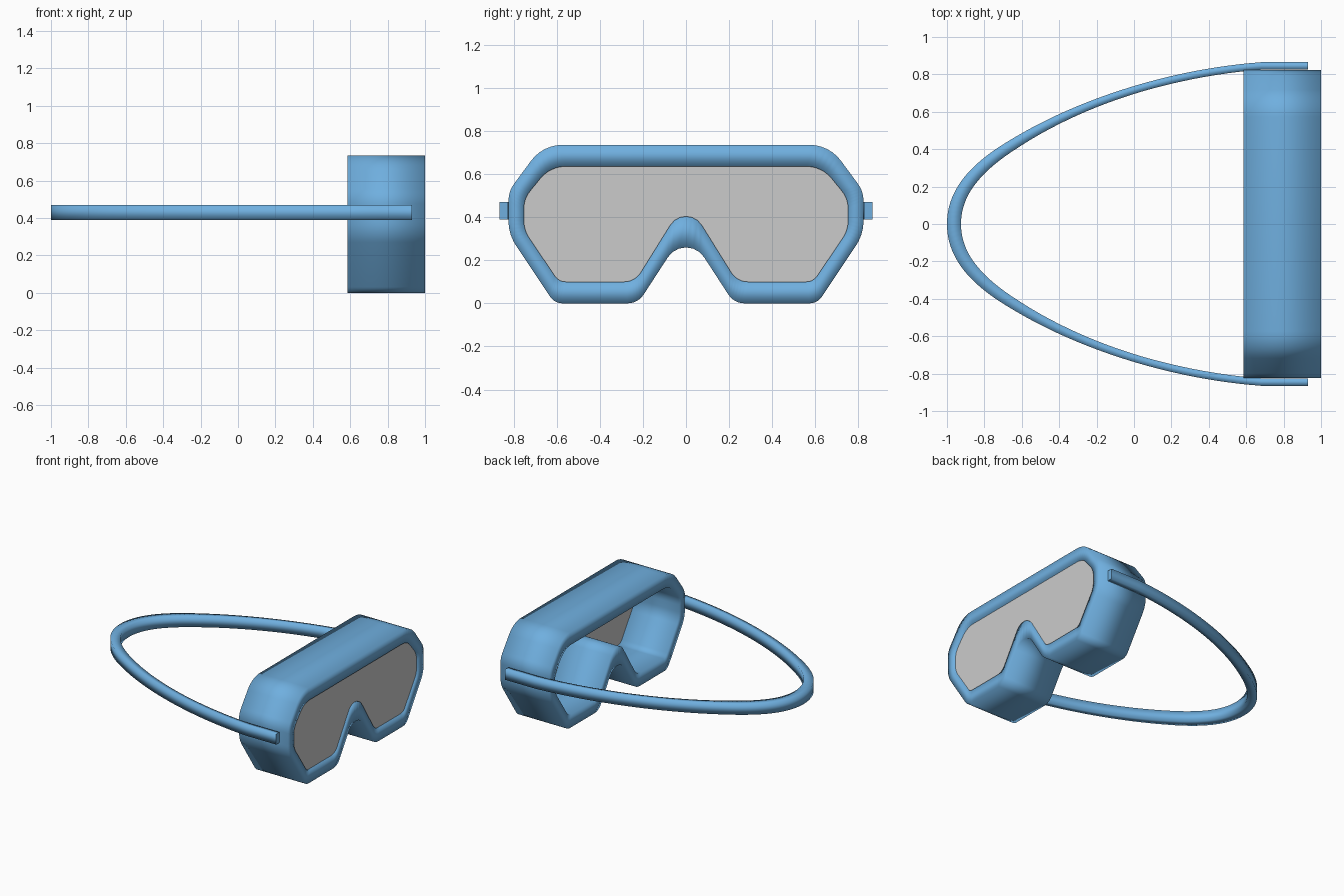
import bpy, bmesh
from math import tan
from mathutils import Vector

if "Cube" in bpy.data.objects:
    bpy.data.objects.remove(bpy.data.objects["Cube"])


def material(name, color):
    m = bpy.data.materials.new(name)
    m.diffuse_color = color
    m.use_nodes = True
    m.node_tree.nodes["Principled BSDF"].inputs["Base Color"].default_value = m.diffuse_color
    return m


def make_object(name, verts, faces, mat=None, smooth=True):
    me = bpy.data.meshes.new(name)
    me.from_pydata(verts, [], faces)
    bm = bmesh.new()
    bm.from_mesh(me)
    bmesh.ops.recalc_face_normals(bm, faces=bm.faces)
    for f in bm.faces:
        f.smooth = smooth
    bm.to_mesh(me)
    bm.free()
    ob = bpy.data.objects.new(name, me)
    bpy.context.collection.objects.link(ob)
    if mat:
        me.materials.append(mat)
    return ob


def rounded_outline(half, n=6):
    """Mirror (y, z, radius) corners about y = 0 and round every corner."""
    corners = half + [(-y, z, r) for y, z, r in reversed(half[1:])]
    pts = []
    for i, (y, z, r) in enumerate(corners):
        c = Vector((y, z))
        a = (Vector(corners[i - 1][:2]) - c).normalized()
        b = (Vector(corners[(i + 1) % len(corners)][:2]) - c).normalized()
        d = r / tan(a.angle(b) / 2)
        center = c + (a + b).normalized() * (d * d + r * r) ** 0.5
        ra = (c + a * d - center).normalized()
        rb = (c + b * d - center).normalized()
        for k in range(n + 1):
            pts.append(center + ra.slerp(rb, k / n).normalized() * r)
    return pts


def bezier(p0, p1, p2, p3, n):
    p0, p1, p2, p3 = map(Vector, (p0, p1, p2, p3))
    for k in range(n):
        t = k / n
        s = 1 - t
        yield p0 * s**3 + p1 * (3 * s * s * t) + p2 * (3 * s * t * t) + p3 * t**3


blue = material("blue_plastic", (0.16, 0.43, 0.74, 1))

# Outlines of the mask seen along x: (y, z, corner radius), nose to top
OUTER = [(0, .343, .1), (.223, 0, .09), (.61, 0, .07),
         (.823, .32, .2), (.823, .52, .13), (.664, .735, .18)]
INNER = [(0, .48, .086), (.237, .1, .09), (.59, .1, .06),
         (.752, .34, .15), (.752, .485, .13), (.63, .635, .15)]
outer, inner = rounded_outline(OUTER), rounded_outline(INNER)
n = len(outer)

# Frame: tube with thick walls, open at the back
X0, X1 = .585, 1.0
loops = [(X0, outer), (X1, outer), (X1, inner), (X0, inner)]
verts = [(x, p[0], p[1]) for x, loop in loops for p in loop]
faces = [(a * n + i, a * n + (i + 1) % n,
          (a + 1) % 4 * n + (i + 1) % n, (a + 1) % 4 * n + i)
         for a in range(4) for i in range(n)]
make_object("mask_frame", verts, faces, blue)

# Lens: thin pane filling the front opening
verts = [(x, p[0], p[1]) for x in (.97, .99) for p in inner]
faces = [tuple(range(n)), tuple(range(n, 2 * n))]
faces += [(i, (i + 1) % n, n + (i + 1) % n, n + i) for i in range(n)]
make_object("lens", verts, faces, smooth=False)

# Strap: band swept round the head, thicker at the back
path = list(bezier((-1, 0), (-1, .2), (-.85, .338), (-.66, .45), 20))
path += list(bezier((-.66, .45), (-.3, .67), (.2, .83), (.68, .865), 24))
path += [Vector((.68, .865)), Vector((.93, .865))]
half = []
for i, p in enumerate(path):
    t = (path[min(i + 1, len(path) - 1)] - path[max(i - 1, 0)]).normalized()
    if i == 0:
        t = Vector((0, 1))
    thick = .04 + .035 * max(0, (.1 - p.x) / 1.1) ** 2
    half.append((p, p + Vector((t.y, -t.x)) * thick))
flip = [tuple(Vector((q.x, -q.y)) for q in pair) for pair in reversed(half[1:])]
sections = flip + half
Z0, Z1 = .39, .47
verts = [(q.x, q.y, z) for o, i in sections
         for q, z in ((o, Z0), (o, Z1), (i, Z1), (i, Z0))]
last = 4 * (len(sections) - 1)
faces = [(s + k, s + (k + 1) % 4, s + 4 + (k + 1) % 4, s + 4 + k)
         for s in range(0, last, 4) for k in range(4)]
faces += [(0, 1, 2, 3), (last, last + 1, last + 2, last + 3)]
strap = make_object("head_strap", verts, faces, blue)
for cap in strap.data.polygons[-2:]:
    cap.use_smooth = False
